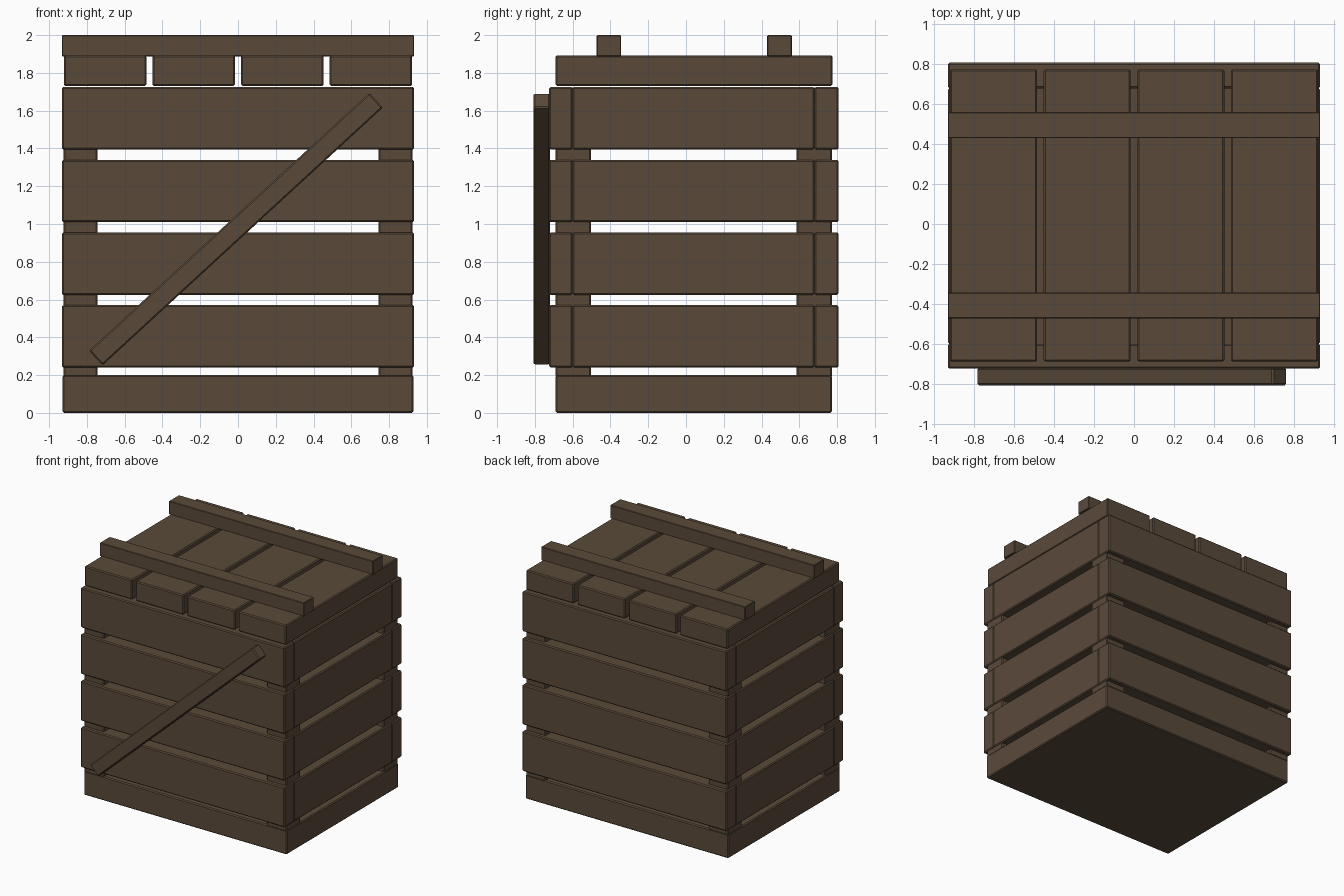
import bpy, math

if "Cube" in bpy.data.objects:
    bpy.data.objects.remove(bpy.data.objects["Cube"])

wood = bpy.data.materials.new("dark brown wood")
wood.diffuse_color = (0.102, 0.068, 0.042, 1)
wood.use_nodes = True
wood.node_tree.nodes["Principled BSDF"].inputs["Base Color"].default_value = wood.diffuse_color


def box(name, x, y, z, bevel=0.008, angle=0.0):
    """Bevelled board spanning the given (min, max) ranges, turned about y."""
    bpy.ops.mesh.primitive_cube_add(size=1, location=[sum(r) / 2 for r in (x, y, z)])
    ob = bpy.context.object
    ob.name = name
    ob.scale = [r[1] - r[0] for r in (x, y, z)]
    bpy.ops.object.transform_apply(location=False, rotation=False, scale=True)
    ob.rotation_euler.y = angle
    ob.data.materials.append(wood)
    mod = ob.modifiers.new("soft edges", 'BEVEL')
    mod.width = bevel
    mod.segments = 1
    return ob


# solid floor block
box("base", (-0.928, 0.928), (-0.69, 0.773), (0, 0.2))

# four corner posts
for side, x in (("left", (-0.925, -0.745)), ("right", (0.745, 0.925))):
    for end, y in (("front", (-0.69, -0.502)), ("back", (0.585, 0.773))):
        box(f"{end}_{side}_post", x, y, (0.19, 1.722))

# four rows of wall slats
for i in range(4):
    z = (0.24 + i * 0.385, 0.57 + i * 0.385)
    box(f"front_slat_{i+1}", (-0.933, 0.933), (-0.725, -0.6), z)
    box(f"back_slat_{i+1}", (-0.933, 0.933), (0.68, 0.808), z)
    box(f"left_slat_{i+1}", (-0.933, -0.806), (-0.6, 0.68), z)
    box(f"right_slat_{i+1}", (0.806, 0.933), (-0.6, 0.68), z)

# lid planks
for i in range(4):
    c = -0.7035 + i * 0.469
    box(f"lid_plank_{i+1}", (c - 0.218, c + 0.218), (-0.69, 0.775), (1.73, 1.893))

# battens across the lid
box("front_lid_batten", (-0.933, 0.933), (-0.473, -0.343), (1.888, 2.0), 0.004)
box("back_lid_batten", (-0.933, 0.933), (0.43, 0.56), (1.888, 2.0), 0.004)

# diagonal brace on the front
cx, cz, half = -0.011, 0.973, 1.008
box("front_brace", (cx - half, cx + half), (-0.808, -0.72),
    (cz - 0.053, cz + 0.053), 0.008, -math.radians(42.6))
